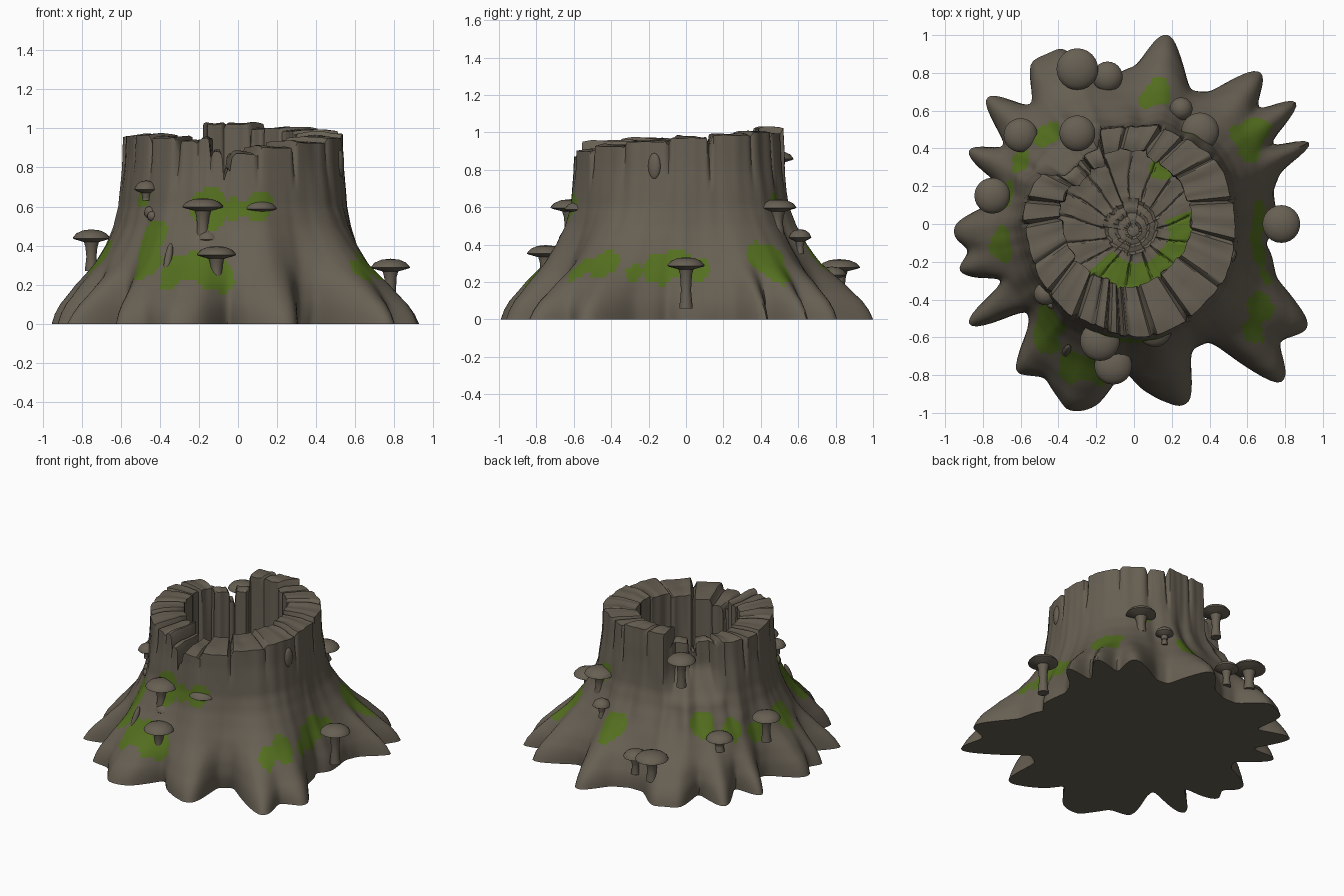
import bpy, bmesh, math, random
from mathutils import Vector, noise

if "Cube" in bpy.data.objects:
    bpy.data.objects.remove(bpy.data.objects["Cube"])

random.seed(4)
N = 360                                    # columns around the trunk


def material(name, rgb):
    m = bpy.data.materials.new(name)
    m.diffuse_color = (*rgb, 1)
    m.use_nodes = True
    m.node_tree.nodes["Principled BSDF"].inputs["Base Color"].default_value = m.diffuse_color
    return m


BARK = material("bark brown", (0.135, 0.115, 0.086))
MOSS = material("moss green", (0.088, 0.16, 0.014))


def interp(pts, x):
    for (a, ra), (b, rb) in zip(pts, pts[1:]):
        if a <= x <= b:
            return ra + (rb - ra) * (x - a) / (b - a)
    return pts[-1][1]


def finish(bm, name, mats, angle=40):
    bmesh.ops.recalc_face_normals(bm, faces=bm.faces)
    me = bpy.data.meshes.new(name)
    bm.to_mesh(me)
    bm.free()
    ob = bpy.data.objects.new(name, me)
    bpy.context.collection.objects.link(ob)
    for m in mats:
        me.materials.append(m)
    bpy.ops.object.select_all(action='DESELECT')
    ob.select_set(True)
    bpy.context.view_layer.objects.active = ob
    bpy.ops.object.shade_smooth_by_angle(angle=math.radians(angle))
    return ob


# Root outline on the ground: angle, radius
ROOTS = [(-180, .95), (-176, .96), (-171, .88), (-165, .97), (-161, .88), (-157, .7), (-150, 1.04), (-147, 1.03),
         (-141, .7), (-136, .76), (-129, 1.0), (-124, .97), (-120, .94), (-110, 1.05), (-106, 1.03), (-101, .97),
         (-94, .76), (-87, .88), (-76, .99), (-72, .98), (-66, .72), (-57, .7), (-48, 1.15), (-45, 1.14),
         (-39, .98), (-32, 1.08), (-29, 1.06), (-21, .8), (-8, .7), (0, .76), (14, .76), (20, .82), (24, 1.04),
         (26, 1.02), (30, .8), (36, 1.1), (38, 1.08), (43, .88), (49, 1.05), (52, 1.03), (60, .8), (67, .76),
         (72, .86), (79, 1.02), (82, 1.01), (89, .84), (97, .8), (105, .82), (112, 1.01), (123, 1.01), (131, .8),
         (138, 1.04), (141, 1.02), (149, .78), (155, .97), (158, .94), (164, .72), (171, .74), (180, .95)]
TRUNK = [(-180, .575), (-135, .58), (-90, .58), (-45, .56), (0, .535), (45, .55), (90, .5), (135, .55), (180, .575)]
FLARE = [(0, 1), (.05, .98), (.1, .93), (.2, .75), (.3, .52), (.4, .33), (.5, .18), (.6, .09), (.8, .03), (1.1, 0)]
# Rim blocks: start angle, top height
BLOCKS = [(-180, .96), (-158, .965), (-141, .95), (-122, .935), (-111, .95), (-104, .88), (-97, .79),
          (-93, .87), (-80, .9), (-60, .925), (-36, .95), (-10, .97), (14, .985), (40, 1.0), (60, .995),
          (74, 1.02), (95, 1.02), (112, .93), (128, .86), (134, .93), (149, .955), (167, .955), (180, .96)]
ang = [-180 + 360 * i / N for i in range(N)]


def blur(v, w):
    return [sum(v[(i + k) % N] for k in range(-w, w + 1)) / (2 * w + 1) for i in range(N)]


raw = [interp(ROOTS, a) for a in ang]
root = blur(blur(raw, 1), 1)
soft = blur(blur(raw, 8), 8)
trunk = blur([interp(TRUNK, a) for a in ang], 6)
hollow = blur([float(112 < a < 149) for a in ang], 3)       # recess in the back left of the wall
top, push, crack = [], [], []
jit = [random.uniform(-.02, .02) for _ in BLOCKS]
for a in ang:
    k = max(j for j in range(len(BLOCKS) - 1) if BLOCKS[j][0] <= a)
    d = a - BLOCKS[k][0]
    near = k if d < (BLOCKS[k + 1][0] - a) else k + 1
    c = max(0, 1 - min(d, BLOCKS[k + 1][0] - a) / 1.6) * (1, .35, .6)[near % len(BLOCKS[:-1]) % 3]
    crack.append(c)
    top.append(BLOCKS[k][1] - .06 * c + .006 * noise.noise(Vector((a * .15, 0, 0))))
    push.append(jit[k])
push = blur(push, 2)


def nz(x, y, z, s):
    return noise.noise(Vector((x * s, y * s, z * s)))


def outer(i, z):
    a = math.radians(ang[i])
    c, s = math.cos(a), math.sin(a)
    w = interp(FLARE, z)
    m = min(1, z / .32)
    r = trunk[i] + w * (root[i] * (1 - m) + soft[i] * m - trunk[i])
    up = min(1, max(0, (z - .68) / .2))
    r += .02 * nz(c * 3, s * 3, z * .7, 1) + .008 * nz(c * 10, s * 10, z * 1.2, 1)
    back = max(0, math.cos(a - math.radians(125))) * max(0, 1 - abs(z - .45) / .4)
    r += back * .05 * nz(c * 6, s * 6, z * 2, 1)
    r += .4 * push[i] * up - .025 * crack[i] * up
    r -= .11 * hollow[i] * min(1, max(0, (z - .55) / .2))
    return r * c, r * s


def inner(i, z):
    a = math.radians(ang[i])
    c, s = math.cos(a), math.sin(a)
    r = .35 + push[i] * .8 * (1 - hollow[i]) + .02 * crack[i] + .015 * nz(c * 6, s * 6, z, 1)
    return r * c - .04 * (1 - hollow[i]), r * s + .03 * (1 - hollow[i])


# Stump body: outer wall, rim, inner wall, floor
FLOOR = .32
rows, zone = [], []
for k in range(29):
    z = .7 * k / 28
    rows.append([(*outer(i, z), z) for i in range(N)]); zone.append('wall')
for k in range(1, 9):
    rows.append([(*outer(i, .7 + (top[i] - .7) * k / 8), .7 + (top[i] - .7) * k / 8) for i in range(N)])
    zone.append('wall')
for k in range(1, 5):
    row = []
    for i in range(N):
        ox, oy = outer(i, top[i])
        ix, iy = inner(i, top[i])
        t = k / 5
        x, y = ox + (ix - ox) * t, oy + (iy - oy) * t
        row.append((x, y, top[i] + .012 * nz(x, y, 0, 9) + .008 * math.sin(t * math.pi)))
    rows.append(row); zone.append('rim')
for k in range(11):
    row = []
    for i in range(N):
        z = top[i] + (FLOOR - top[i]) * k / 10
        row.append((*inner(i, z), z))
    rows.append(row); zone.append('inside')
for k in range(1, 22):
    t = k / 22
    row = []
    for i in range(N):
        ix, iy = inner(i, FLOOR)
        x, y = ix * (1 - t), iy * (1 - t) - .04 * t
        d = 1 - t
        sector = (ang[i] + 8 * nz(x, y, 0, 4)) % 22.5
        groove = max(0, 1 - min(sector, 22.5 - sector) / 1.8) * (d > .45)
        ring = .006 * math.sin(k * 2.1) if d < .48 else 0
        row.append((x, y, FLOOR - .02 * t - .015 * groove + ring + .01 * nz(x, y, 0, 10)))
    rows.append(row); zone.append('floor')

# Moss patches on the bark: angle, height, radius
PATCHES = [(-131, .42, .1), (-127, .3, .09), (-114, .27, .08), (-106, .29, .08), (-99, .25, .09), (-105, .6, .1),
           (-92, .59, .05), (-80, .59, .07), (-144, .65, .05), (-41, .27, .06), (-33, .27, .08), (-22, .25, .05),
           (-12, .27, .09), (-4, .31, .09), (4, .26, .06), (36, .31, .11), (57, .6, .06), (81, .34, .08),
           (135, .42, .08), (150, .38, .08), (167, .33, .07), (-171, .36, .09), (-95, .2, .06)]


def mossy(p, where):
    n = .04 * nz(p.x, p.y, p.z, 7)
    if where == 'floor':
        d, a = math.hypot(p.x, p.y + .04), math.degrees(math.atan2(p.y + .04, p.x))
        return d + n > .17 and -138 < a < 20 or (p - Vector((.14, .28, p.z))).length < .06 + n
    if where != 'wall':
        return False
    r = math.hypot(p.x, p.y)
    a = math.degrees(math.atan2(p.y, p.x))
    for pa, pz, pr in PATCHES:
        da = (a - pa + 180) % 360 - 180
        if math.hypot(math.radians(da) * r, p.z - pz) < pr + n:
            return True
    return False


bm = bmesh.new()
vs = [[bm.verts.new(p) for p in row] for row in rows]
for k in range(len(vs) - 1):
    for i in range(N):
        j = (i + 1) % N
        f = bm.faces.new((vs[k][i], vs[k][j], vs[k + 1][j], vs[k + 1][i]))
        f.material_index = int(mossy(f.calc_center_median(), zone[k + 1]))
bm.faces.new(vs[0][::-1])
bm.faces.new(vs[-1])
finish(bm, "stump", [BARK, MOSS], 45)


# Mushrooms: lathed cap and stem
def mushroom(name, x, y, z, r, stem):
    prof = [(0, .033), (.45, .028), (.8, .013), (.97, -.005), (1, -.013), (.9, -.018), (.4, -.032),
            (.32, -.06), (.27, -stem * .6), (.36, -stem), (0, -stem)]
    bm = bmesh.new()
    S, rings = 24, []
    for pr, pz in prof:
        if pr == 0:
            rings.append([bm.verts.new((x, y, z + pz))] * S)
        else:
            rings.append([bm.verts.new((x + r * pr * math.cos(q * math.tau / S),
                                        y + r * pr * math.sin(q * math.tau / S), z + pz)) for q in range(S)])
    for A, B in zip(rings, rings[1:]):
        for q in range(S):
            quad = [A[q], A[(q + 1) % S], B[(q + 1) % S], B[q]]
            bm.faces.new(list(dict.fromkeys(quad)))
    finish(bm, name, [BARK], 50)


SHROOMS = [(-.18, -.62, .61, .105, .18), (-.11, -.75, .365, .1, .19), (-.155, -.62, .445, .06, .08),
           (.11, -.56, .6, .09, .08), (.78, 0, .3, .1, .24), (-.75, .15, .45, .095, .18), (.35, .49, .61, .1, .15),
           (-.3, .82, .29, .11, .17), (-.14, .78, .25, .08, .14), (-.3, .48, .87, .095, .2), (-.47, -.37, .7, .06, .07),
           (-.6, .47, .38, .09, .1), (.25, .61, .45, .06, .1)]
for n, s in enumerate(SHROOMS):
    mushroom("mushroom_%d" % (n + 1), *s)


# Knots and bark splinters lying on the trunk
def lump(name, a, z, size, tilt):
    i = int((a + 180) / 360 * N)
    x, y = outer(i, z)
    bpy.ops.mesh.primitive_uv_sphere_add(segments=14, ring_count=8, location=(x, y, z),
                                         rotation=(0, tilt, math.radians(a)))
    ob = bpy.context.object
    ob.name = name
    ob.scale = size
    ob.data.materials.append(BARK)
    bpy.ops.object.shade_smooth_by_angle(angle=math.radians(50))


LUMPS = [(-18, .82, (.02, .035, .07), 0), (-117, .33, (.02, .02, .09), -.35),
         (-139, .57, (.02, .03, .03), 0), (-136, .55, (.02, .025, .025), 0)]
for n, l in enumerate(LUMPS):
    lump("bark_knot_%d" % (n + 1), *l)
